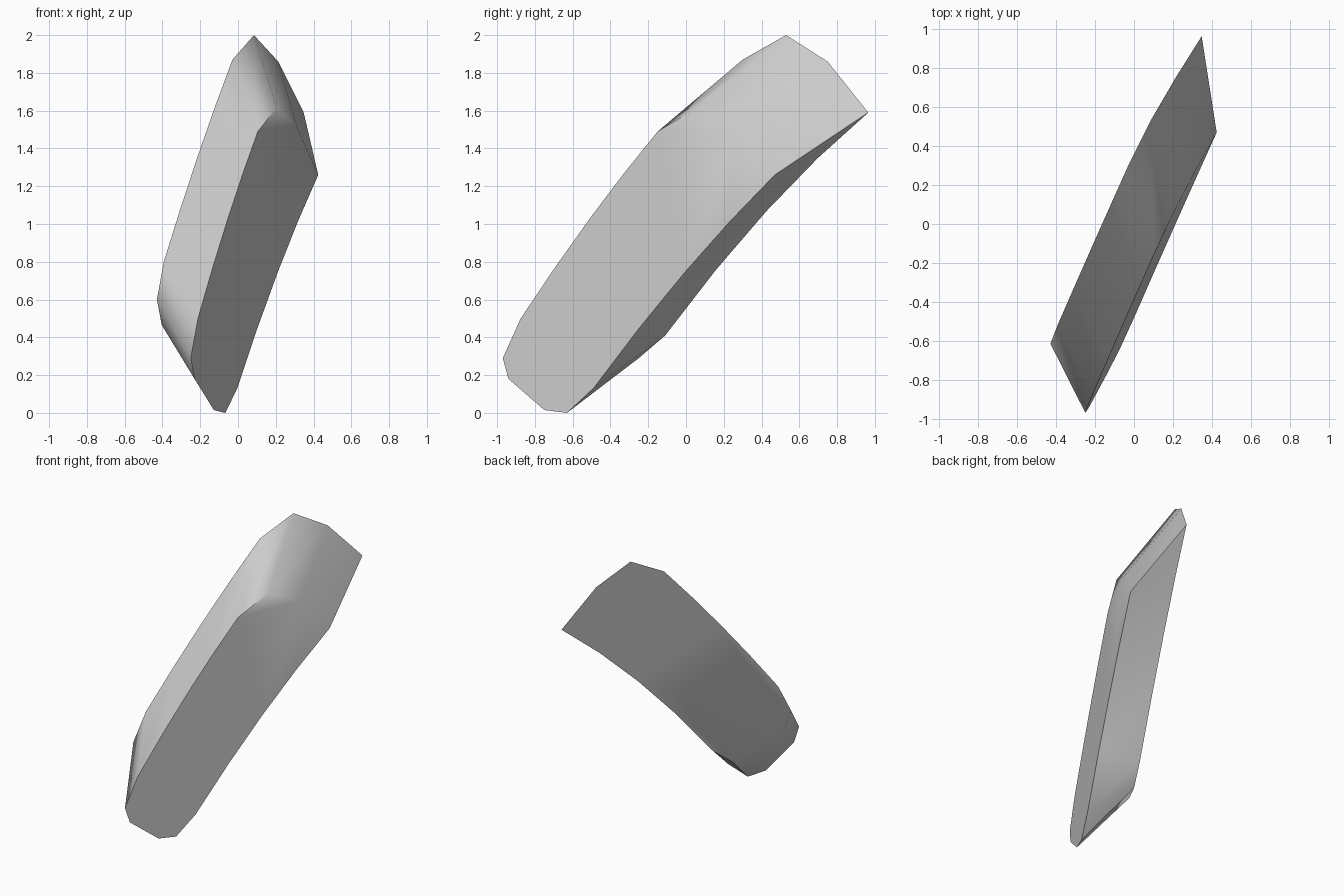
import bpy, bmesh, math

if "Cube" in bpy.data.objects:
    bpy.data.objects.remove(bpy.data.objects["Cube"])

# Outlines of the two slanted broad faces as (y, z), in matching order:
# upper end cut, then rounded lower end
NEAR_TOP = [(0.47, 1.26), (0.27, 1.51), (0.06, 1.615), (-0.15, 1.49)]
NEAR_BOTTOM = [(-0.875, 0.5), (-0.97, 0.29), (-0.94, 0.18), (-0.75, 0.015), (-0.63, 0.0), (-0.49, 0.13)]
FAR_TOP = [(0.965, 1.59), (0.75, 1.86), (0.53, 2.0), (0.30, 1.87)]
FAR_BOTTOM = [(-0.52, 0.8), (-0.615, 0.6), (-0.585, 0.465), (-0.39, 0.3), (-0.25, 0.29), (-0.11, 0.41)]


def bowed(p, q, rise, n=4):
    """Points between p and q on a shallow arc."""
    out = []
    for i in range(1, n):
        t = i / n
        out.append((p[0] + (q[0] - p[0]) * t,
                    p[1] + (q[1] - p[1]) * t + rise * 4 * t * (1 - t)))
    return out


def outline(top, bottom, upper_rise, lower_rise):
    return (top + bowed(top[-1], bottom[0], upper_rise)
            + bottom + bowed(bottom[-1], top[0], lower_rise))


def on_plane(points, a, b, c):
    """Lift a (y, z) outline onto the plane x = a + b*y + c*z."""
    return [(a + b * y + c * z, y, z) for y, z in points]


near = on_plane(outline(NEAR_TOP, NEAR_BOTTOM, 0.03, 0.045), 0.247, 0.499, -0.045)
far = on_plane(outline(FAR_TOP, FAR_BOTTOM, 0.025, 0.07), -0.056, 0.537, -0.072)

# Curved slab: two caps joined by the rim
bm = bmesh.new()
a = [bm.verts.new(p) for p in near]
b = [bm.verts.new(p) for p in far]
n = len(a)
bm.faces.new(a)
bm.faces.new(b[::-1])
for i in range(n):
    j = (i + 1) % n
    bm.faces.new((a[j], a[i], b[i], b[j]))
bmesh.ops.recalc_face_normals(bm, faces=bm.faces)
mesh = bpy.data.meshes.new("curved_slab")
bm.to_mesh(mesh)
bm.free()

slab = bpy.data.objects.new("curved_slab", mesh)
bpy.context.collection.objects.link(slab)
bpy.context.view_layer.objects.active = slab
slab.select_set(True)
bpy.ops.object.shade_smooth_by_angle(angle=math.radians(50))
